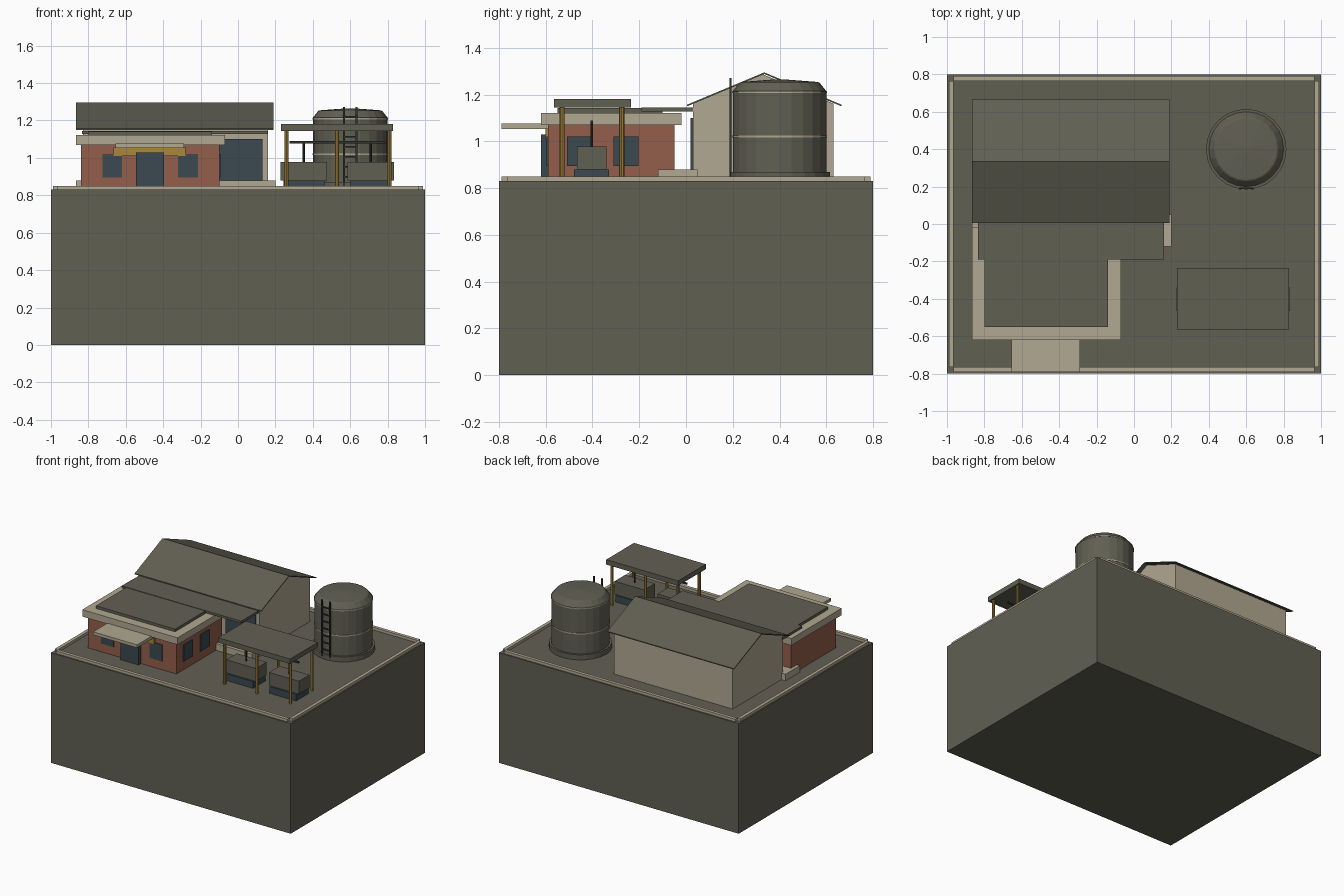
import bpy, bmesh, math
from mathutils import Matrix

cube = bpy.data.objects.get("Cube")
if cube:
    bpy.data.objects.remove(cube, do_unlink=True)


def material(name, r, g, b):
    m = bpy.data.materials.new(name)
    m.use_nodes = True
    m.diffuse_color = (r, g, b, 1)
    m.node_tree.nodes["Principled BSDF"].inputs["Base Color"].default_value = (r, g, b, 1)
    return m


olive = material("dark olive grey", 0.120, 0.116, 0.086)
tan = material("pale tan", 0.445, 0.392, 0.287)
brick = material("brick red", 0.296, 0.112, 0.069)
blue = material("slate blue", 0.043, 0.068, 0.082)
mustard = material("mustard", 0.392, 0.238, 0.045)
metal = material("dark metal", 0.030, 0.033, 0.030)

GROUND = 0.83


def finish(name, bm, mat):
    bmesh.ops.recalc_face_normals(bm, faces=bm.faces)
    mesh = bpy.data.meshes.new(name)
    bm.to_mesh(mesh)
    bm.free()
    mesh.materials.append(mat)
    ob = bpy.data.objects.new(name, mesh)
    bpy.context.collection.objects.link(ob)
    return ob


def box(name, xs, ys, zs, mat):
    """Box from its extents on each axis."""
    size = [b - a for a, b in (xs, ys, zs)]
    mid = [(a + b) / 2 for a, b in (xs, ys, zs)]
    bm = bmesh.new()
    bmesh.ops.create_cube(bm, size=1, matrix=Matrix.Translation(mid) @ Matrix.Diagonal((*size, 1)))
    return finish(name, bm, mat)


def prism(name, profile, xs, mat):
    """Extrude a (y, z) profile along x."""
    bm = bmesh.new()
    face = bm.faces.new([bm.verts.new((xs[0], y, z)) for y, z in profile])
    new = bmesh.ops.extrude_face_region(bm, geom=[face])["geom"]
    verts = [v for v in new if isinstance(v, bmesh.types.BMVert)]
    bmesh.ops.translate(bm, verts=verts, vec=(xs[1] - xs[0], 0, 0))
    return finish(name, bm, mat)


def lathe(name, center, profile, mat, sides=24):
    """Revolve a (radius, z) profile; the end rings are capped."""
    bm = bmesh.new()
    rings = []
    for r, z in profile:
        rings.append([bm.verts.new((center[0] + r * math.cos(math.tau * i / sides),
                                    center[1] + r * math.sin(math.tau * i / sides), z))
                      for i in range(sides)])
    for low, high in zip(rings, rings[1:]):
        for i in range(sides):
            j = (i + 1) % sides
            bm.faces.new((low[i], low[j], high[j], high[i]))
    bm.faces.new(rings[0])
    bm.faces.new(rings[-1])
    return finish(name, bm, mat)


# Ground block and kerbs, open at the corners
box("ground_block", (-1, 1), (-0.8, 0.8), (0, GROUND), olive)
for side, s in (("left", 1), ("right", -1)):
    box(side + "_kerb", sorted((s * 0.965, s * 0.99)), (-0.765, 0.765), (GROUND, 0.85), tan)
for side, s in (("back", 1), ("front", -1)):
    box(side + "_kerb", (-0.965, 0.965), sorted((s * 0.765, s * 0.79)), (GROUND, 0.85), tan)

# Gabled hall with thin overhanging roof
prism("hall_walls", [(0.03, GROUND), (0.63, GROUND), (0.63, 1.162), (0.33, 1.286), (0.03, 1.162)],
      (-0.83, 0.16), tan)
prism("hall_roof", [(0.005, 1.157), (0.335, 1.295), (0.665, 1.157),
                    (0.665, 1.150), (0.335, 1.288), (0.005, 1.150)], (-0.865, 0.19), olive)
box("hall_door", (-0.12, 0.13), (0.02, 0.04), (0.86, 1.10), blue)
box("loading_plinth", (-0.865, 0.20), (-0.12, 0.05), (GROUND, 0.88), tan)

# Brick office with fascia, flat roof and roof link to the hall
box("office_walls", (-0.84, -0.10), (-0.59, -0.05), (GROUND, 1.075), brick)
box("office_fascia", (-0.865, -0.07), (-0.62, -0.02), (1.07, 1.122), tan)
box("office_roof", (-0.80, -0.14), (-0.55, -0.10), (1.12, 1.142), olive)
box("link_roof", (-0.835, 0.16), (-0.19, 0.04), (1.128, 1.145), olive)

# Office openings
box("entrance_door", (-0.545, -0.395), (-0.62, -0.58), (GROUND, 1.03), blue)
for i, x in enumerate((-0.725, -0.32)):
    box(f"front_window_{i + 1}", (x, x + 0.105), (-0.597, -0.58), (0.895, 1.02), blue)
for i, y in enumerate((-0.51, -0.31)):
    box(f"side_window_{i + 1}", (-0.11, -0.093), (y, y + 0.107), (0.895, 1.02), blue)

# Entrance awning and panel
box("entrance_awning", (-0.655, -0.288), (-0.79, -0.59), (1.053, 1.076), tan)
box("entrance_panel", (-0.665, -0.28), (-0.6, -0.585), (1.01, 1.055), mustard)

# Open shelter on posts
box("shelter_roof", (0.23, 0.83), (-0.565, -0.235), (1.145, 1.182), olive)
for x in (0.26, 0.53, 0.81):
    for y in (-0.53, -0.275):
        lathe("shelter_post", (x, y), [(0.011, GROUND), (0.011, 1.147)], mustard, 8)

# Generators with skids and exhausts
for i, x in enumerate((0.352, 0.71)):
    n = i + 1
    box(f"generator_skid_{n}", (x - 0.11, x + 0.11), (-0.48, -0.33), (GROUND, 0.88), blue)
    box(f"generator_{n}", (x - 0.124, x + 0.124), (-0.466, -0.34), (0.88, 0.978), olive)
    lathe(f"exhaust_{n}", (x, -0.403), [(0.006, 0.975), (0.006, 1.09)], metal, 8)
box("exhaust_pipe", (0.275, 0.79), (-0.409, -0.397), (1.078, 1.09), metal)

# Storage tank with hoops
tank = (0.6, 0.4)
lathe("tank_base", tank, [(0.215, GROUND), (0.215, 0.868)], olive)
lathe("tank_body", tank, [(0.2, 0.86), (0.2, 1.215), (0.172, 1.25), (0.165, 1.254), (0.02, 1.265)], olive)
for i, z in enumerate((1.02, 1.21)):
    lathe(f"tank_hoop_{i + 1}", tank, [(0.203, z - 0.004), (0.203, z + 0.004)], tan)

# Tank ladder
for x in (0.567, 0.633):
    box("ladder_rail", (x - 0.005, x + 0.005), (0.185, 0.195), (0.85, 1.272), metal)
for i in range(7):
    z = 0.9 + i * 0.053
    box("ladder_rung", (0.567, 0.633), (0.186, 0.194), (z - 0.004, z + 0.004), metal)
